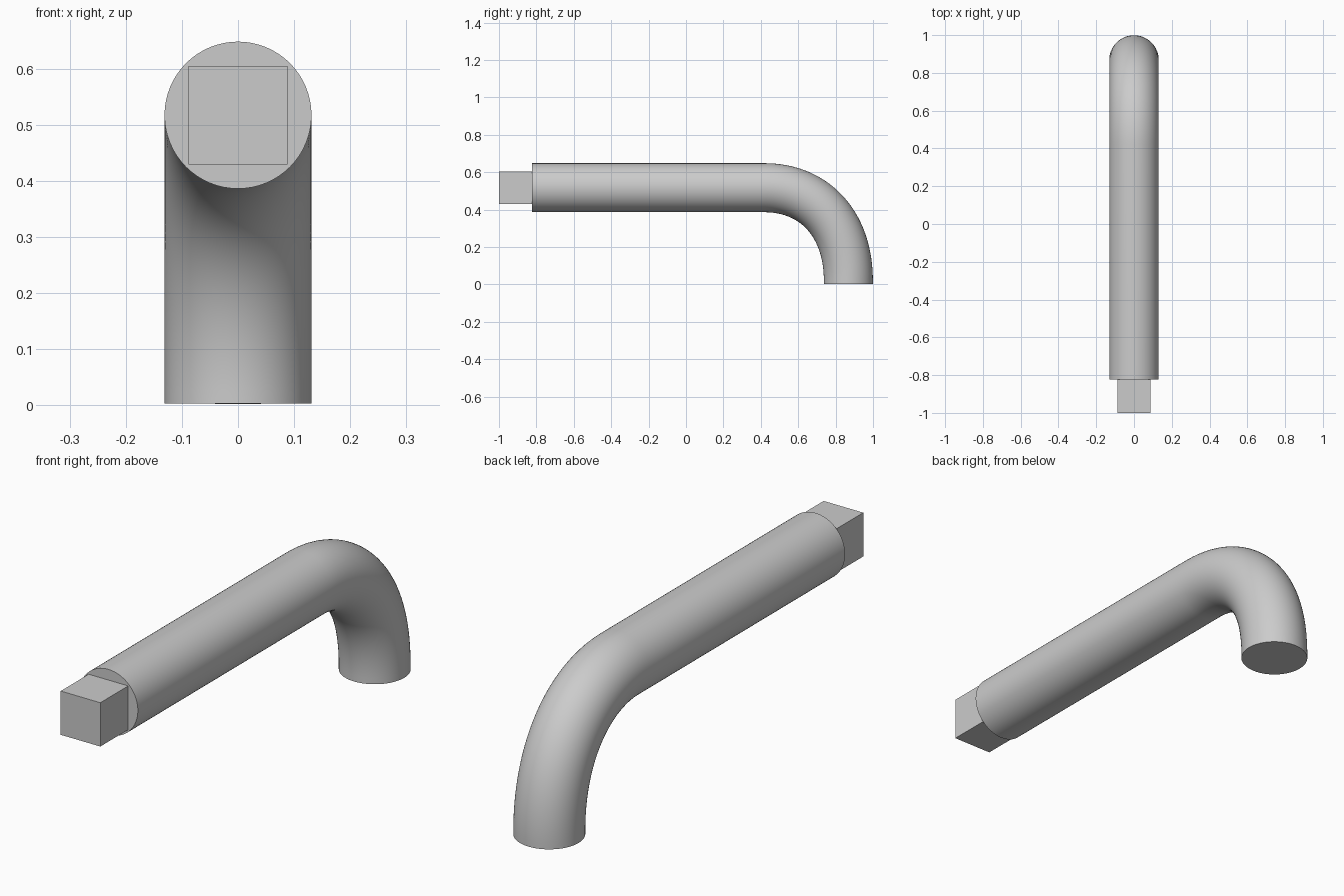
import bpy, bmesh
from math import cos, sin, pi
from mathutils import Vector
from mathutils.geometry import interpolate_bezier

old = bpy.data.objects.get("Cube")
if old:
    bpy.data.objects.remove(old, do_unlink=True)

GREY = (0.6, 0.6, 0.6, 1)
mat = bpy.data.materials.new("plain grey")
mat.use_nodes = True
mat.diffuse_color = GREY
mat.node_tree.nodes["Principled BSDF"].inputs["Base Color"].default_value = GREY

RADIUS, AXIS_Z, SIDES = 0.131, 0.517, 64
SHOULDER_Y = -0.823


def add_object(name, bm):
    bmesh.ops.recalc_face_normals(bm, faces=bm.faces)
    mesh = bpy.data.meshes.new(name)
    bm.to_mesh(mesh)
    bm.free()
    mesh.materials.append(mat)
    obj = bpy.data.objects.new(name, mesh)
    bpy.context.collection.objects.link(obj)
    return obj


# Bent handle: a round section swept along a straight run and a curved elbow
elbow = interpolate_bezier(Vector((0, 0.42, AXIS_Z)), Vector((0, 0.68, AXIS_Z)),
                           Vector((0, 0.874, 0.33)), Vector((0, 0.868, 0.003)), 40)
path = [Vector((0, SHOULDER_Y, AXIS_Z))] + elbow
side = Vector((1, 0, 0))
bm = bmesh.new()
rings = []
for i, point in enumerate(path):
    before, after = path[max(i - 1, 0)], path[min(i + 1, len(path) - 1)]
    up = side.cross((after - before).normalized())
    angles = [2 * pi * k / SIDES for k in range(SIDES)]
    rings.append([bm.verts.new(point + RADIUS * (side * cos(a) + up * sin(a))) for a in angles])
for a, b in zip(rings, rings[1:]):
    for k in range(SIDES):
        n = (k + 1) % SIDES
        bm.faces.new((a[k], a[n], b[n], b[k]))
bm.faces.new(rings[0])
bm.faces.new(rings[-1])
handle = add_object("bent_handle", bm)
bpy.ops.object.select_all(action="DESELECT")
handle.select_set(True)
bpy.context.view_layer.objects.active = handle
bpy.ops.object.shade_smooth_by_angle()

# Square drive: a small block standing out of the straight end
SIZE = 0.176
bm = bmesh.new()
bmesh.ops.create_cube(bm, size=1)
bmesh.ops.scale(bm, vec=(SIZE, 1 + SHOULDER_Y, SIZE), verts=bm.verts)
bmesh.ops.translate(bm, vec=(0, (SHOULDER_Y - 1) / 2, AXIS_Z), verts=bm.verts)
add_object("square_drive", bm)
